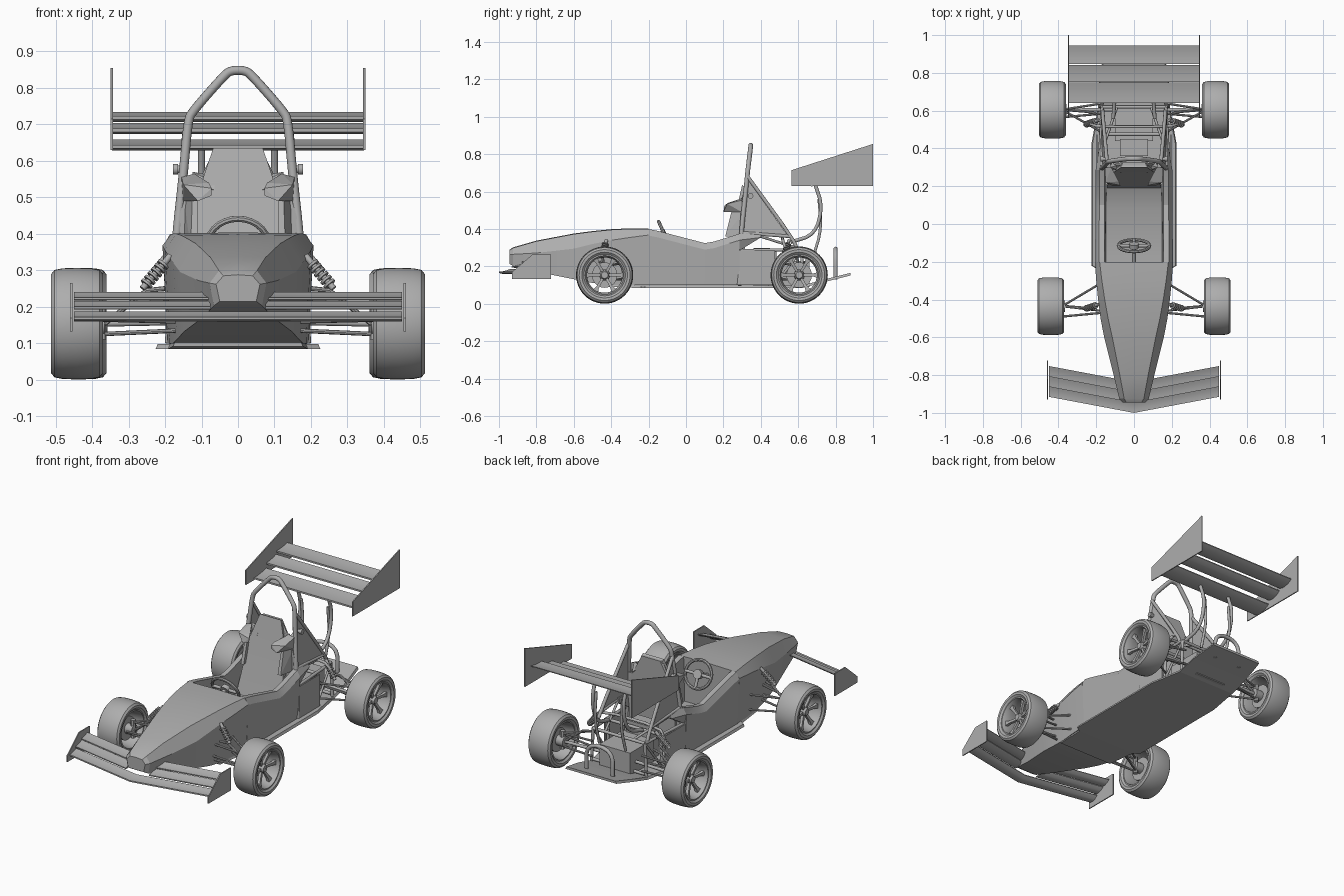
import bpy, bmesh, math
from mathutils import Vector, Matrix

if "Cube" in bpy.data.objects:
    bpy.data.objects.remove(bpy.data.objects["Cube"])

MAT = bpy.data.materials.new("plain_grey")
MAT.diffuse_color = (0.42, 0.42, 0.42, 1)
MAT.use_nodes = True
MAT.node_tree.nodes["Principled BSDF"].inputs["Base Color"].default_value = MAT.diffuse_color
SIDES = ((1, "right"), (-1, "left"))


def finish(name, bm, angle=30):
    bmesh.ops.recalc_face_normals(bm, faces=bm.faces)
    me = bpy.data.meshes.new(name)
    for e in bm.edges:
        e.smooth = len(e.link_faces) == 2 and e.calc_face_angle(0) < math.radians(angle)
    for f in bm.faces:
        f.smooth = angle > 0
    bm.to_mesh(me)
    bm.free()
    me.materials.append(MAT)
    ob = bpy.data.objects.new(name, me)
    bpy.context.collection.objects.link(ob)
    return ob


def loft(name, rings, angle=30, loop=False):
    """Skin a list of equal-length closed rings, capped unless looped."""
    bm = bmesh.new()
    vs = [[bm.verts.new(p) for p in r] for r in rings]
    n = len(rings[0])
    pairs = list(zip(vs, vs[1:])) + ([(vs[-1], vs[0])] if loop else [])
    for a, b in pairs:
        for i in range(n):
            j = (i + 1) % n
            bm.faces.new((a[i], a[j], b[j], b[i]))
    if not loop:
        bm.faces.new(vs[0])
        bm.faces.new(vs[-1])
    return finish(name, bm, angle)


def box(name, lo, hi):
    r = lambda z: [(lo[0], lo[1], z), (hi[0], lo[1], z), (hi[0], hi[1], z), (lo[0], hi[1], z)]
    return loft(name, [r(lo[2]), r(hi[2])], 0)


def plate(name, yz, x, t=0.006, lean=0):
    """Upright sheet with a y-z outline; lean shifts x with height."""
    return loft(name, [[(x + d + lean * z, y, z) for y, z in yz] for d in (-t / 2, t / 2)], 0)


def hull(name, pts):
    bm = bmesh.new()
    for p in pts:
        bm.verts.new(p)
    bmesh.ops.convex_hull(bm, input=bm.verts)
    return finish(name, bm, 0)


def tube(name, pts, r=0.008, rounds=0, n=10, cyclic=False):
    pts = [Vector(p) for p in pts]
    for _ in range(rounds):
        new = [pts[0]]
        for a, b in zip(pts, pts[1:]):
            new += [a.lerp(b, 0.25), a.lerp(b, 0.75)]
        pts = new + [pts[-1]]
    rings = []
    m = len(pts)
    for i, p in enumerate(pts):
        a, b = (pts[i - 1], pts[(i + 1) % m]) if cyclic else (pts[max(i - 1, 0)], pts[min(i + 1, m - 1)])
        q = (b - a).to_track_quat('Z', 'Y')
        if rings:  # carry the previous frame to avoid twisting
            q = prev.to_matrix().col[2].rotation_difference(b - a) @ prev
        prev = q
        rings.append([p + q @ Vector((r * math.cos(k * math.tau / n), r * math.sin(k * math.tau / n), 0))
                      for k in range(n)])
    return loft(name, rings, 40, cyclic)


def lathe(name, profile, c, n=40, s=1):
    """Closed (axial, radius) profile turned about the x direction."""
    rings = [[(c[0] + s * a, c[1] + r * math.cos(k * math.tau / n), c[2] + r * math.sin(k * math.tau / n))
              for a, r in profile] for k in range(n)]
    return loft(name, rings, 35, True)


# Nose shell: y, half widths (bottom, shoulder, top), heights (bottom, shoulder, top)
nose = [(-0.945, .05, .06, .04, .215, .262, .285), (-0.925, .066, .078, .052, .203, .265, .299),
        (-0.80, .095, .108, .075, .172, .272, .335), (-0.60, .148, .158, .115, .132, .295, .373),
        (-0.50, .166, .177, .137, .112, .32, .386), (-0.40, .178, .19, .155, .10, .34, .396),
        (-0.30, .187, .20, .17, .10, .355, .401), (-0.20, .192, .207, .182, .10, .368, .40)]
loft("nose_shell", [[(-b, y, zb), (-w, y, zm), (-t, y, zt), (0, y, zt + .003), (t, y, zt), (w, y, zm), (b, y, zb)]
                    for y, b, w, t, zb, zm, zt in nose], 25)

# Cockpit sides: y, outer x, bottom z, top z
tub = [(-.20, .206, .10, .40), (-.15, .206, .10, .39), (.10, .203, .10, .325), (.15, .203, .10, .333),
       (.285, .203, .10, .375), (.286, .203, .285, .376), (.40, .185, .355, .386)]
for s, side in SIDES:
    loft(side + "_cockpit_side", [[(s * (x - .012), y, a), (s * x, y, max(a, b - .035)), (s * (x - .02), y, b),
         (s * .155, y, b), (s * .148, y, a)] for y, x, a, b in tub], 20)
    plate(side + "_rear_side_panel", [(.285, .10), (.475, .10), (.475, .285), (.285, .285)], s * .195)

# Floor with side lips and raised tail
floor = [(-.42, .178, .10), (-.24, .192, .092), (-.22, .226, .092), (.42, .226, .092),
         (.62, .19, .092), (.74, .187, .125), (.88, .165, .16)]
loft("floor", [[(-w, y, z - .008), (w, y, z - .008), (w - .006, y, z + .006), (.006 - w, y, z + .006)]
               for y, w, z in floor], 0)

# Reclined seat: y, z, half width
seat = [(-.20, .14, .15), (.08, .14, .15), (.19, .19, .145), (.23, .34, .13), (.265, .48, .12),
        (.285, .57, .09), (.30, .635, .068)]
loft("seat", [[(-w, y, z), (w, y, z), (w, y + .02, z - .012), (-w, y + .02, z - .012)] for y, z, w in seat], 35)
hull("seat_back_filler", [(x * s, y, z) for s in (1, -1) for x, y, z in
     ((.14, .25, .12), (.12, .27, .46), (.065, .31, .63), (.15, .31, .12), (.15, .32, .46), (.06, .325, .63))])
for s, side in SIDES:
    hull(side + "_seat_bolster", [(s * x, y, z) for x, y, z in
         ((.11, .21, .36), (.13, .21, .36), (.11, .245, .50), (.125, .245, .50), (.13, .32, .36),
          (.155, .32, .36), (.12, .32, .51), (.15, .32, .51))])
    hull(side + "_shoulder_pad", [(s * x, y, z) for x, y, z in
         ((.072, .205, .525), (.072, .205, .505), (.11, .20, .49), (.15, .22, .535), (.08, .225, .54),
          (.155, .30, .555), (.15, .30, .49), (.12, .30, .565))])
    hull(side + "_head_guard", [(s * x, y, z) for x, y, z in
         ((.065, .27, .52), (.065, .28, .54), (.125, .30, .54), (.125, .30, .57), (.07, .315, .56), (.12, .33, .52))])
    loft(side + "_firewall", [[(s * x, y, z) for x, z in ((.10, .12), (.19, .12), (.175, .40), (.14, .52), (.10, .52))]
                              for y in (.29, .297)], 0)

# Steering wheel, three spokes and column
tilt = Matrix.Rotation(math.radians(24), 3, 'X')
wc = Vector((0, -.115, .37))
rim = [wc + tilt @ Vector((.083 * math.cos(k * math.tau / 28), 0, .078 * math.sin(k * math.tau / 28))) for k in range(28)]
tube("steering_rim", rim, .009, 0, 8, True)
for k in (0, 14, 21):
    tube("steering_spoke", [wc, rim[k]], .009)
tube("steering_hub", [wc + tilt @ Vector((0, .012, 0)), wc - tilt @ Vector((0, .012, 0))], .026, 0, 16)
tube("steering_column", [wc, (0, -.25, .31)], .011)

# Roll hoop with braces and gusset sheets
half = [(.188, .285, .10), (.17, .295, .38), (.15, .315, .56), (.137, .33, .71), (.125, .333, .735),
        (.04, .345, .832), (.02, .346, .848)]
tube("roll_hoop", half + [(-x, y, z) for x, y, z in reversed(half)], .0125, 2, 12)
for s, side in SIDES:
    tube(side + "_hoop_brace", [(s * .143, .33, .68), (s * .165, .57, .35), (s * .165, .60, .28)], .010, 1)
    tube(side + "_hoop_cross_brace", [(s * .17, .295, .38), (s * .165, .56, .36)], .009)
    plate(side + "_hoop_gusset", [(.335, .66), (.30, .37), (.54, .37)], s * .198, .005, -s * .085)
    lathe(side + "_belt_knob", [(-.014, .001), (-.014, .01), (.002, .01), (.002, .015), (.016, .015), (.016, .001)],
          (s * .162, .345, .577), 14, s)

# Wheels: tyre, rim, six spokes, hub and brake disc
tyre = [(-.058, .108), (-.070, .122), (-.071, .136), (-.062, .147), (-.04, .1515), (0, .153), (.04, .1515),
        (.062, .147), (.071, .136), (.070, .122), (.058, .108)]
barrel = [(-.06, .114), (.06, .114), (.062, .104), (.05, .099), (.02, .094), (-.05, .1), (-.062, .104)]
for label, x, y in (("front", .441, -.435), ("rear", .432, .605)):
    for s, side in SIDES:
        c = (s * x, y, .154)
        n = label + "_" + side
        lathe(n + "_tyre", tyre, c, 48, s)
        lathe(n + "_rim", barrel, c, 40, s)
        lathe(n + "_hub", [(-.075, .001), (-.075, .03), (.01, .03), (.03, .022), (.04, .018), (.04, .001)], c, 20, s)
        lathe(n + "_brake_disc", [(-.03, .025), (-.03, .068), (-.022, .068), (-.022, .025)], c, 28, s)
        for k in range(6):
            rot = Matrix.Rotation(k * math.tau / 6 + math.pi / 6, 3, 'X')
            loft(n + "_spoke", [[Vector(c) + rot @ Vector((s * (a + d), v, r)) for a, v in
                 ((-.008, -w), (.008, -w), (.008, w), (-.008, w))]
                 for r, w, d in ((.02, .007, .02), (.075, .008, .03), (.102, .016, .035))], 0)


# Curved wing blade across a list of (x, y shift) stations
def blade(name, y0, z0, y1, z1, stations, t):
    prof = []
    for u, f in ((0, .6), (.3, 1), (.7, .9), (1, .3)):
        sag = -.25 * t - 4 * u * (1 - u) * t * .6
        prof.append((y0 + u * (y1 - y0), z0 + u * (z1 - z0) + sag, f * t))
    ring = [(y, z + h / 2) for y, z, h in prof] + [(y, z - h / 2) for y, z, h in reversed(prof)]
    loft(name, [[(x, y + d, z) for y, z in ring] for x, d in stations], 35)


# Front wing
sweep = lambda x: -.085 * (1 - abs(x) / .45)
blade("front_wing_main", -.915, .172, -.855, .188, [(x, sweep(x)) for x in (-.45, 0, .45)], .013)
for s, side in SIDES:
    for i, (a, za, b, zb) in enumerate(((-.862, .20, -.803, .217), (-.808, .225, -.752, .242))):
        blade(f"{side}_front_flap_{i + 1}", a, za, b, zb, [(s * x, sweep(x)) for x in (.45, .075)], .010)
    plate(side + "_front_endplate", [(-.93, .133), (-.93, .17), (-.82, .265), (-.722, .265), (-.722, .133)], s * .457)

# Rear wing
for i, (a, za, b, zb) in enumerate(((.64, .643, .75, .66), (.752, .688, .843, .705), (.846, .722, .945, .735))):
    blade(f"rear_wing_blade_{i + 1}", a, za, b, zb, [(-.345, 0), (.345, 0)], .016)
for s, side in SIDES:
    plate(side + "_rear_endplate", [(.565, .63), (.565, .715), (1, .855), (1, .63)], s * .346)
    tube(side + "_wing_strut", [(s * .10, .69, .64), (s * .10, .73, .52), (s * .10, .69, .37), (s * .11, .56, .33)], .010, 2)
    tube(side + "_wing_stay", [(s * .085, .71, .56), (s * .085, .725, .40), (s * .085, .68, .25)], .008, 2)

# Engine block and rear frame
box("engine_block", (-.10, .44, .09), (.10, .66, .23))
box("engine_head", (-.075, .36, .09), (.075, .45, .30))
for s, side in SIDES:
    for y in (.475, .62):
        tube(side + "_frame_post", [(s * .178, y, .09), (s * .168, y, .29)], .009)
    tube(side + "_frame_top_rail", [(s * .185, .29, .285), (s * .168, .62, .29)], .009)
    tube(side + "_frame_diagonal", [(s * .178, .475, .10), (s * .168, .62, .29)], .007)
    tube(side + "_upper_frame_diagonal", [(s * .165, .40, .36), (s * .09, .62, .29)], .007)
for y, z in ((.62, .29), (.62, .11), (.475, .285)):
    tube("frame_cross_tube", [(-.168, y, z), (.168, y, z)], .009)
tube("anti_roll_bar", [(-.23, .53, .30), (-.19, .515, .35), (.19, .515, .35), (.23, .53, .30)], .008, 1)
tube("rear_bumper_hoop", [(-.085, .80, .13), (-.085, .80, .295), (.085, .80, .295), (.085, .80, .13)], .011, 2)

# Suspension: wishbones, push rods, spring dampers and track rods
for label, y, inx, legs in (("front", -.435, .17, (-.46, -.31)), ("rear", .605, .16, (.48, .64))):
    for s, side in SIDES:
        n = f"{label}_{side}"
        hub = -.49 if label == "front" else .565
        for z0, z1 in ((.125, .135), (.20, .225)):
            for leg in legs:
                tube(n + "_wishbone", [(s * .38, y, z0), (s * inx, leg, z1)], .006, 0, 8)
        tube(n + "_track_rod", [(s * .38, hub, .165), (s * inx, hub + .02, .16)], .006, 0, 8)
        tube(n + "_push_rod", [(s * .37, y, .15), (s * .25, y - .01, .245), (s * .20, y - .02, .25)], .007, 0, 8)
        tube(n + "_upright", [(s * .375, y, .11), (s * .375, y, .215)], .014, 0, 8)
        d = y if label == "front" else .54
        lo, hi = Vector((s * .262, d - .015, .25)), Vector((s * .185, d + .01, .34))
        tube(n + "_damper", [lo, hi], .009)
        coil = [lo.lerp(hi, .12 + .7 * k / 12) for k in range(13)]
        for a, b in zip(coil[::2], coil[1::2]):
            tube(n + "_spring_coil", [a, b], .018, 0, 12)
for s, side in SIDES:
    tube(side + "_drive_shaft", [(s * .38, .605, .154), (s * .08, .605, .16)], .009)
